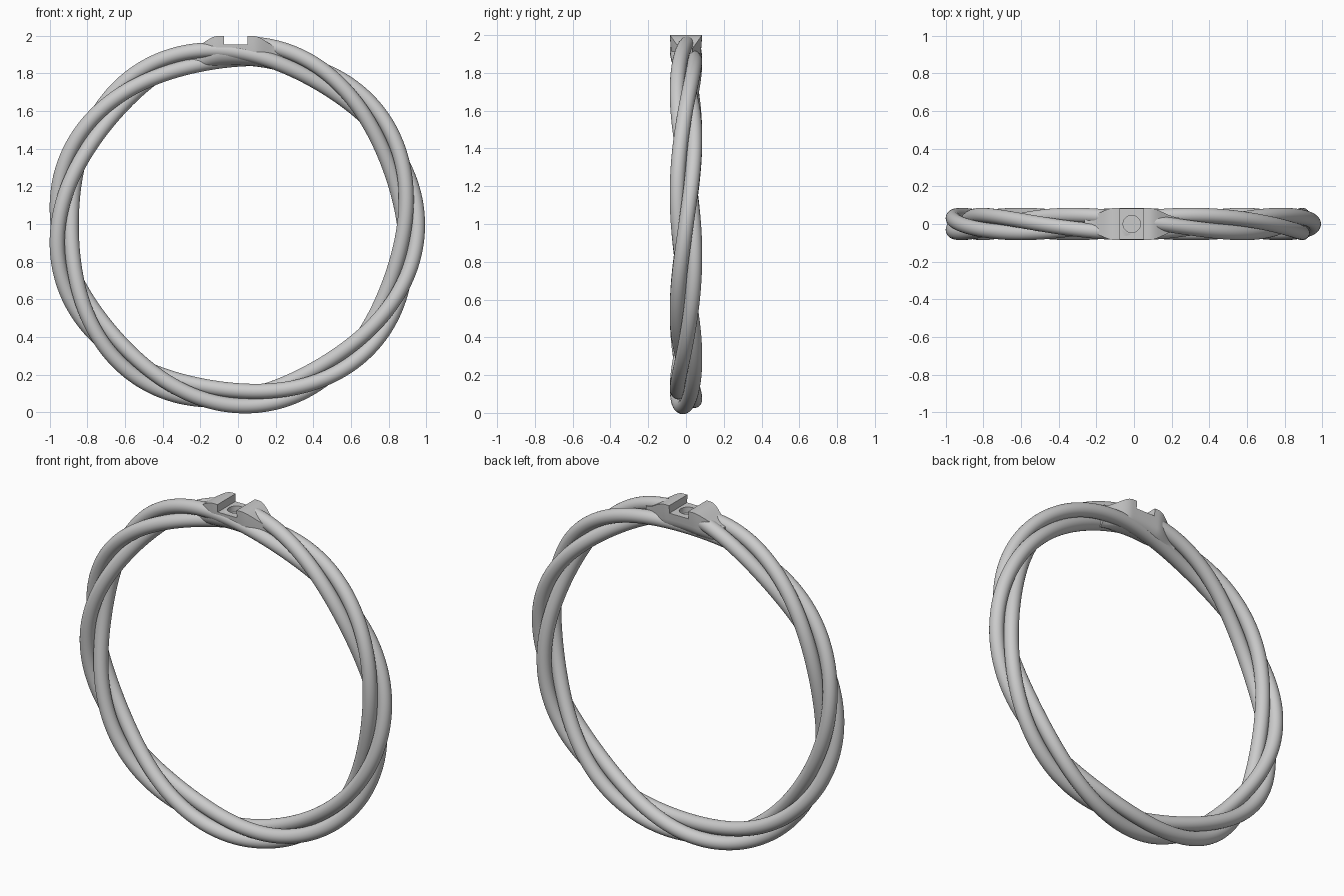
import bpy, bmesh
from math import sin, cos, pi, sqrt
from mathutils import Vector

if "Cube" in bpy.data.objects:
    bpy.data.objects.remove(bpy.data.objects["Cube"])

CX, CZ = -0.012, 0.995      # ring centre
R, A, TUBE = 0.92, 0.046, 0.04   # ring radius, twist radius, strand radius
TURNS = 3


def loft(name, rings, closed):
    """Skin a list of equal-length vertex loops into an object."""
    bm = bmesh.new()
    loops = [[bm.verts.new(p) for p in ring] for ring in rings]
    n = len(loops[0])
    for i in range(len(loops) if closed else len(loops) - 1):
        a, b = loops[i], loops[(i + 1) % len(loops)]
        for j in range(n):
            bm.faces.new((a[j], a[(j + 1) % n], b[(j + 1) % n], b[j]))
    if not closed:
        bm.faces.new(loops[0])
        bm.faces.new(loops[-1])
    bmesh.ops.recalc_face_normals(bm, faces=bm.faces[:])
    mesh = bpy.data.meshes.new(name)
    bm.to_mesh(mesh)
    bm.free()
    ob = bpy.data.objects.new(name, mesh)
    bpy.context.collection.objects.link(ob)
    return ob


def strand_point(t, phase):
    p = TURNS * t + phase
    rad = R + A * cos(p)
    return Vector((CX + rad * cos(t), A * sin(p), CZ + rad * sin(t)))


def strand(name, phase, steps=240, sides=24):
    rings = []
    for i in range(steps):
        t = 2 * pi * i / steps
        c = strand_point(t, phase)
        tan = (strand_point(t + 0.01, phase) - strand_point(t - 0.01, phase)).normalized()
        side = tan.cross(Vector((cos(t), 0, sin(t)))).normalized()
        out = side.cross(tan)
        rings.append([c + TUBE * (cos(q) * out + sin(q) * side)
                      for q in (2 * pi * j / sides for j in range(sides))])
    return loft(name, rings, True)


def setting_section(x):
    # flat top, straight upper sides, rounded belly following the ring
    t = min(max((abs(x) - 0.09) / 0.16, 0), 1)
    s = t * t * (3 - 2 * t)
    w, top = 0.085 - 0.05 * s, 2.0 - 0.07 * s
    zc = CZ + sqrt(R * R - x * x)
    pts = [(w, top), (w * 0.98, (top * 0.6 + zc * 0.4))]
    pts += [(0.93 * w * cos(q), zc - 0.072 * sin(q))
            for q in (pi * k / 12 for k in range(13))]
    pts += [(-w * 0.98, (top * 0.6 + zc * 0.4)), (-w, top)]
    return [Vector((CX + x, y, z)) for y, z in pts]


# three twisted strands
parts = [strand(f"strand_{k + 1}", 2 * pi * k / 3) for k in range(3)]

# setting block on top of the ring
parts.append(loft("setting_block",
                  [setting_section(-0.25 + 0.5 * i / 40) for i in range(41)], False))

# cutters: cross slot and round seat
bpy.ops.mesh.primitive_cube_add(size=1, location=(CX, 0, 2.055))
slot = bpy.context.object
slot.name = "slot_cutter"
slot.scale = (0.125, 0.4, 0.2)
bpy.ops.mesh.primitive_cylinder_add(vertices=48, radius=0.046, depth=0.15,
                                    location=(CX, 0, 1.995))
seat = bpy.context.object
seat.name = "seat_cutter"

for ob in parts:
    for cutter in (slot, seat):
        m = ob.modifiers.new(cutter.name, 'BOOLEAN')
        m.operation, m.object, m.solver = 'DIFFERENCE', cutter, 'EXACT'
    bpy.ops.object.select_all(action='DESELECT')
    ob.select_set(True)
    bpy.context.view_layer.objects.active = ob
    for m in list(ob.modifiers):
        bpy.ops.object.modifier_apply(modifier=m.name)
    bpy.ops.object.shade_smooth_by_angle(angle=0.6)

for cutter in (slot, seat):
    bpy.data.objects.remove(cutter, do_unlink=True)
